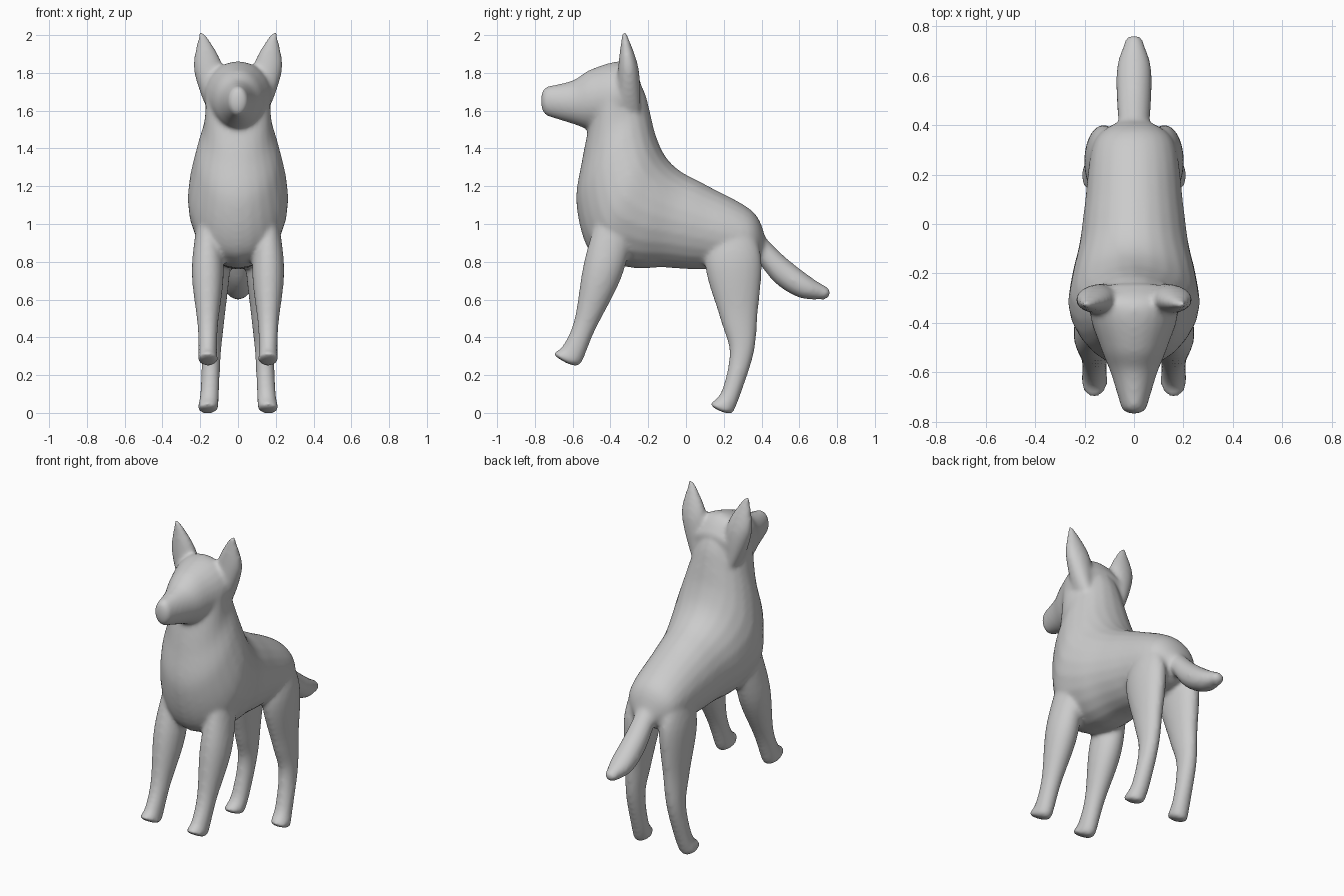
import bpy, bmesh, math
from mathutils import Vector

cube = bpy.data.objects.get("Cube")
if cube:
    bpy.data.objects.remove(cube, do_unlink=True)

grey = bpy.data.materials.new("soft grey")
grey.use_nodes = True
colour = (0.6, 0.6, 0.6, 1)
grey.diffuse_color = colour
grey.node_tree.nodes["Principled BSDF"].inputs["Base Color"].default_value = colour

SIDES, STEPS = 24, 6
bm = bmesh.new()


def spline(before, start, end, after, t):
    """Smooth path from start to end, with tangents taken from the neighbours."""
    tangent_in, tangent_out = (end - before) / 2, (after - start) / 2
    ease = t * t * (3 - 2 * t)
    return (start.lerp(end, ease) + tangent_in * t * (1 - t) ** 2
            - tangent_out * t * t * (1 - t))


def oval(centre, reach, width):
    """Ring of vertices around centre, reaching along the side plane and across x."""
    across = Vector((width, 0, 0))
    angles = [math.tau * k / SIDES for k in range(SIDES)]
    return [bm.verts.new(centre + reach * math.cos(a) + across * math.sin(a)) for a in angles]


def loft(sections, x_start=0, x_end=0, cap=0.02):
    """Skin ovals given as edge (y, z), opposite edge (y, z), half width; dome the far end."""
    rows = [Vector(s) for s in sections]
    rows = [rows[0], *rows, rows[-1]]
    path = [spline(*rows[i:i + 4], k / STEPS)
            for i in range(len(rows) - 3) for k in range(STEPS)] + [rows[-1]]
    rings, centres = [], []
    for i, (y_a, z_a, y_b, z_b, width) in enumerate(path):
        x = x_start + (x_end - x_start) * i / (len(path) - 1)
        edge, opposite = Vector((x, y_a, z_a)), Vector((x, y_b, z_b))
        centre, reach = (edge + opposite) / 2, (opposite - edge) / 2
        centres.append(centre)
        rings.append(oval(centre, reach, width))
    # Rounded cap
    forward = (centres[-1] - centres[-2]).normalized() * cap
    for step in range(1, 4):
        angle = step * math.pi / 8
        size = math.cos(angle)
        rings.append(oval(centre + forward * math.sin(angle), reach * size, width * size))
    faces = [bm.faces.new(rings[0]), bm.faces.new(rings[-1])]
    for ring, following in zip(rings, rings[1:]):
        for k in range(SIDES):
            n = (k + 1) % SIDES
            faces.append(bm.faces.new((ring[k], ring[n], following[n], following[k])))
    bmesh.ops.recalc_face_normals(bm, faces=faces)


# Torso and neck, from rump to nape
loft([(.4, .82, .42, .93, .07),
      (.3, .77, .35, 1.07, .165),
      (.05, .76, .1, 1.21, .2),
      (-.12, .77, -.03, 1.28, .22),
      (-.3, .77, -.11, 1.36, .25),
      (-.5, .84, -.16, 1.47, .265),
      (-.58, 1.1, -.19, 1.59, .225),
      (-.55, 1.34, -.22, 1.7, .18),
      (-.5, 1.58, -.29, 1.83, .17)])

# Head and muzzle
loft([(-.26, 1.6, -.24, 1.76, .13),
      (-.36, 1.51, -.33, 1.86, .18),
      (-.5, 1.5, -.5, 1.82, .135),
      (-.6, 1.53, -.6, 1.76, .095),
      (-.73, 1.57, -.73, 1.73, .055)], cap=.04)

# Tail
loft([(.36, .83, .38, .97, .06),
      (.47, .69, .52, .83, .07),
      (.6, .61, .66, .72, .07),
      (.72, .6, .74, .67, .04)], cap=.035)

for side in (1, -1):
    # Ear, leaning outward to its tip
    loft([(-.37, 1.6, -.24, 1.6, .04),
          (-.36, 1.82, -.25, 1.82, .08),
          (-.34, 2, -.31, 2, .02)], side * .12, side * .19)
    # Front leg and paw
    loft([(-.46, 1.08, -.26, 1.02, .05),
          (-.54, .8, -.34, .72, .085),
          (-.59, .5, -.48, .44, .055),
          (-.65, .36, -.55, .27, .05),
          (-.7, .32, -.58, .25, .055)], side * .16, side * .16)
    # Hind leg and paw
    loft([(.18, 1.02, .33, 1.02, .04),
          (.1, .8, .4, .82, .08),
          (.18, .5, .38, .52, .06),
          (.23, .32, .36, .32, .05),
          (.19, .12, .29, .1, .05),
          (.13, .05, .25, 0, .055)], side * .11, side * .16)

mesh = bpy.data.meshes.new("dog_body")
bm.to_mesh(mesh)
bm.free()
mesh.materials.append(grey)
dog = bpy.data.objects.new("dog_body", mesh)
bpy.context.collection.objects.link(dog)
bpy.context.view_layer.objects.active = dog
dog.select_set(True)

# Fuse the parts into one skin and soften the joins
fuse = dog.modifiers.new("fuse", 'REMESH')
fuse.mode = 'VOXEL'
fuse.voxel_size = 0.012
soften = dog.modifiers.new("soften", 'SMOOTH')
soften.factor = 0.5
soften.iterations = 10
for modifier in (fuse.name, soften.name):
    bpy.ops.object.modifier_apply(modifier=modifier)
bpy.ops.object.shade_smooth()
